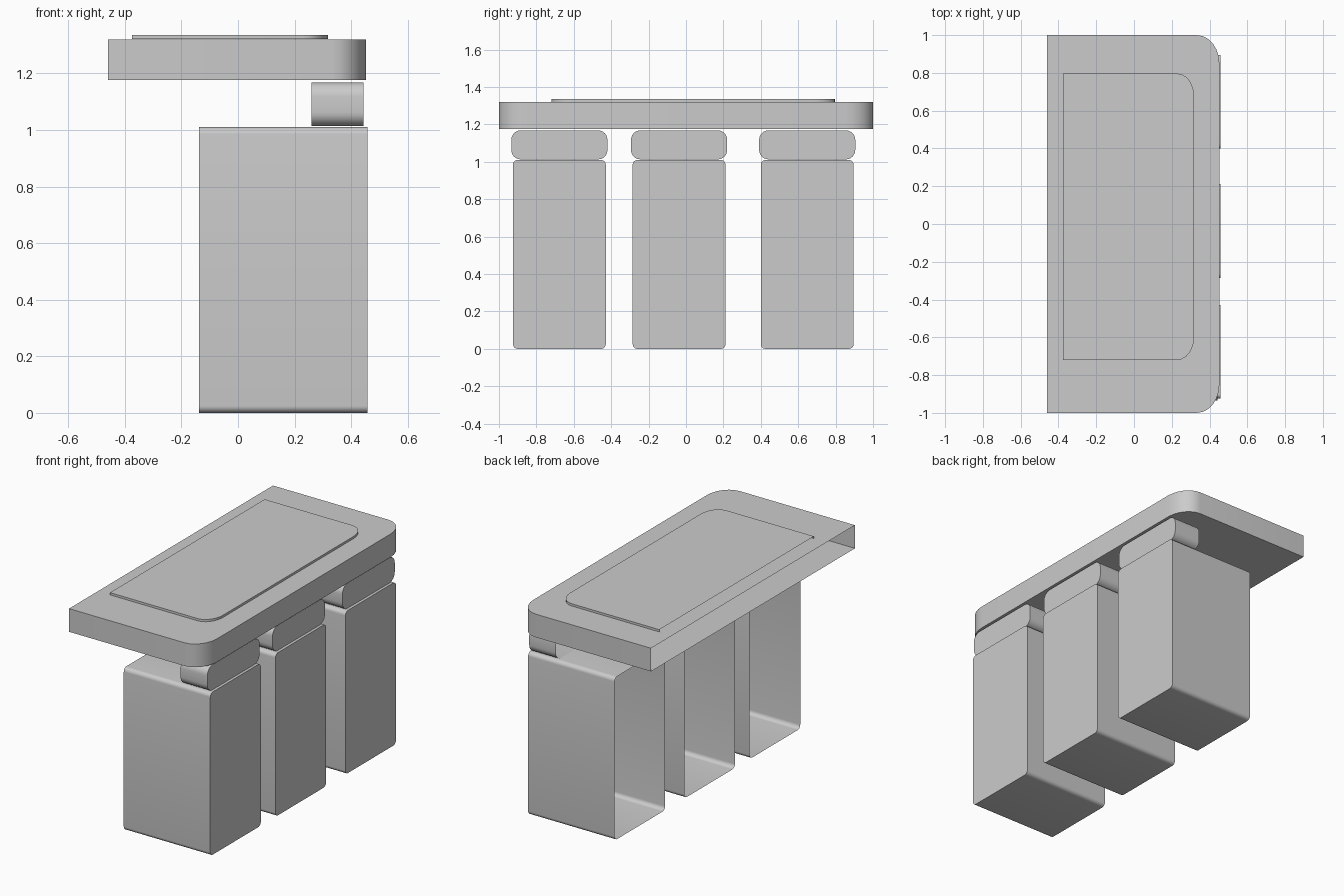
import bpy, bmesh
from math import sin, cos, pi

if "Cube" in bpy.data.objects:
    bpy.data.objects.remove(bpy.data.objects["Cube"])


def corner(cu, cv, ru, rv, quadrant, n=6):
    """Points of an elliptical quarter arc around (cu, cv)."""
    return [(cu + ru * cos(a), cv + rv * sin(a))
            for a in ((quadrant + i / n) * pi / 2 for i in range(n + 1))]


def shell(name, points, depth):
    """Extrude a flat outline along depth and leave the -x side open."""
    bm = bmesh.new()
    face = bm.faces.new([bm.verts.new(p) for p in points])
    ext = bmesh.ops.extrude_face_region(bm, geom=[face], use_keep_orig=True)
    moved = [v for v in ext["geom"] if isinstance(v, bmesh.types.BMVert)]
    bmesh.ops.translate(bm, verts=moved, vec=depth)
    bmesh.ops.recalc_face_normals(bm, faces=bm.faces)
    back = [f for f in bm.faces if f.normal.x < -0.99]
    bmesh.ops.delete(bm, geom=back, context='FACES')
    mesh = bpy.data.meshes.new(name)
    bm.to_mesh(mesh)
    bm.free()
    obj = bpy.data.objects.new(name, mesh)
    bpy.context.collection.objects.link(obj)
    bpy.ops.object.select_all(action='DESELECT')
    obj.select_set(True)
    bpy.context.view_layer.objects.active = obj
    bpy.ops.object.shade_smooth_by_angle(angle=pi / 6)
    return obj


def slab(name, x0, x1, y0, y1, z0, z1, rx, ry):
    """Horizontal slab with rounded corners on the +x side."""
    pts = [(x0, y0)] + corner(x1 - rx, y0 + ry, rx, ry, 3)
    pts += corner(x1 - rx, y1 - ry, rx, ry, 0) + [(x0, y1)]
    return shell(name, [(x, y, z0) for x, y in pts], (0, 0, z1 - z0))


def block(name, x0, x1, y0, y1, z0, z1, r):
    """Rounded rectangle in y-z, extruded along x."""
    pts = []
    for q, (y, z) in enumerate([(y1 - r, z1 - r), (y0 + r, z1 - r),
                                (y0 + r, z0 + r), (y1 - r, z0 + r)]):
        pts += corner(y, z, r, r, q)
    return shell(name, [(x0, y, z) for y, z in pts], (x1 - x0, 0, 0))


# Top slab and raised panel
slab("top_slab", -0.46, 0.452, -1.0, 1.0, 1.176, 1.32, 0.12, 0.15)
slab("top_panel", -0.375, 0.318, -0.72, 0.797, 1.321, 1.335, 0.09, 0.12)

# Three pedestals, each with a cushion block above it
for i, y in enumerate((-0.677, -0.037, 0.648), 1):
    block(f"pedestal_{i}", -0.137, 0.457, y - 0.248, y + 0.248, 0.0, 1.01, 0.025)
    block(f"spacer_{i}", 0.26, 0.443, y - 0.257, y + 0.257, 1.013, 1.168, 0.05)
